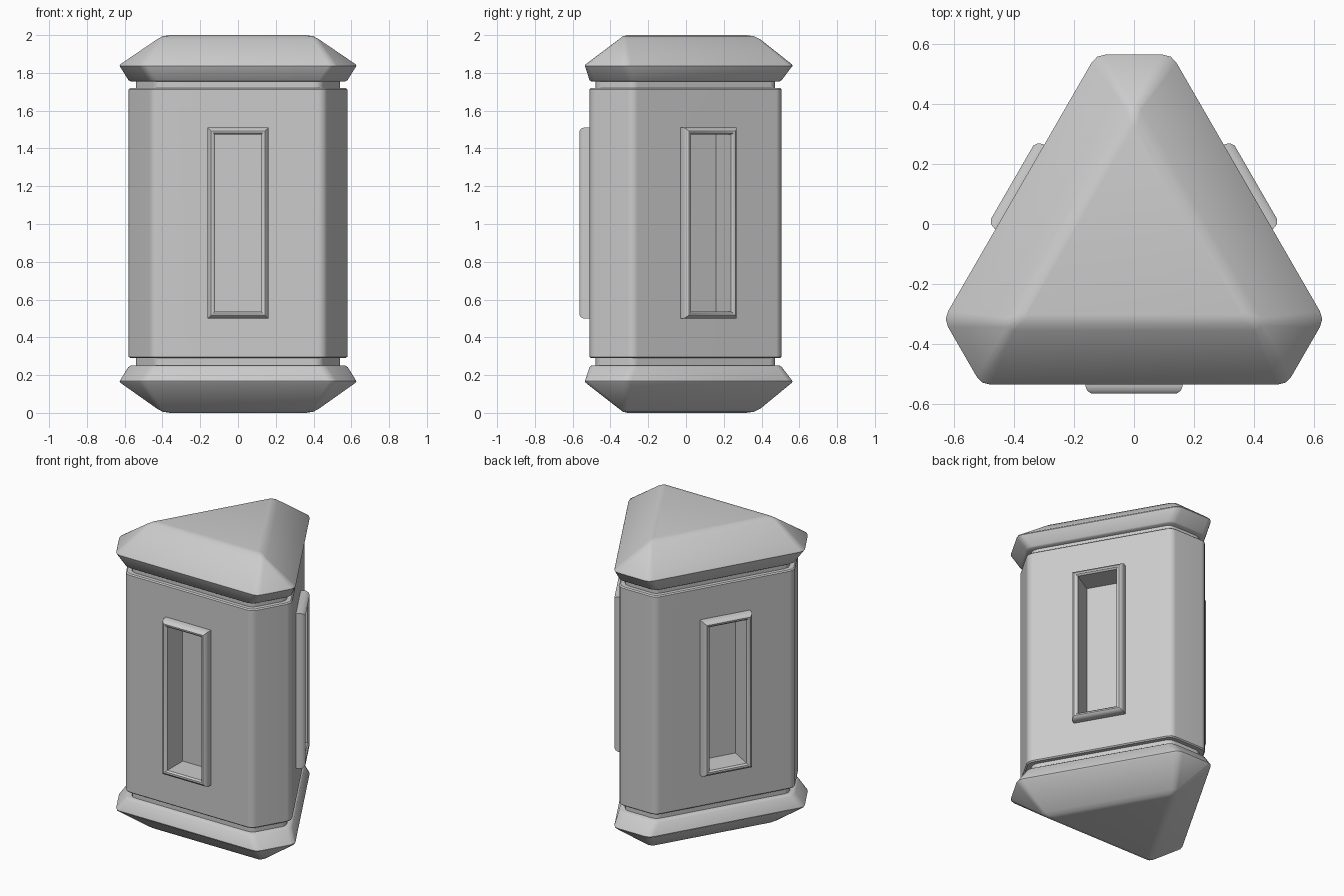
import bpy, bmesh, math
from mathutils import Vector

if "Cube" in bpy.data.objects:
    bpy.data.objects.remove(bpy.data.objects["Cube"])

CY = -0.096           # centre of the three-fold symmetry
MID = 1.005           # mid height of the window frames
SIDES = [math.radians(a) for a in (-90, 30, 150)]


def ring(z, inr, trunc, c=0.03):
    """Triangle of inradius inr with corners cut at distance trunc, then rounded."""
    hw = (2 * inr - trunc) * math.tan(math.radians(30))
    hexa = []
    for s in SIDES:
        a = s + math.radians(60)
        d = Vector((math.cos(a), math.sin(a)))
        t = Vector((-d.y, d.x))
        hexa += [d * trunc - t * hw, d * trunc + t * hw]
    pts = []
    for i, v in enumerate(hexa):
        e0, e1 = hexa[i - 1] - v, hexa[(i + 1) % 6] - v
        cut = min(c, 0.45 * e0.length, 0.45 * e1.length)
        p, q = v + e0.normalized() * cut, v + e1.normalized() * cut
        pts += [p, (p + q) / 4 + v / 2, q]
    return [Vector((p.x, p.y + CY, z)) for p in pts]


def window_loop(s, hw, hh, n):
    """Rectangle on side s, at distance n from the centre axis."""
    N = Vector((math.cos(s), math.sin(s), 0))
    T = Vector((-N.y, N.x, 0))
    o = Vector((0, CY, MID)) + N * n
    return [o + T * (hw * a) + Vector((0, 0, hh * b))
            for a, b in ((-1, -1), (1, -1), (1, 1), (-1, 1))]


def loft(bm, loops, closed=False):
    vs = [[bm.verts.new(p) for p in l] for l in loops]
    pairs = list(zip(vs, vs[1:]))
    if closed:
        pairs.append((vs[-1], vs[0]))
    else:
        bm.faces.new(vs[0])
        bm.faces.new(vs[-1])
    for a, b in pairs:
        for i in range(len(a)):
            j = (i + 1) % len(a)
            bm.faces.new((a[i], a[j], b[j], b[i]))


def make(name, bm):
    bmesh.ops.recalc_face_normals(bm, faces=bm.faces)
    me = bpy.data.meshes.new(name)
    bm.to_mesh(me)
    bm.free()
    ob = bpy.data.objects.new(name, me)
    bpy.context.collection.objects.link(ob)
    return ob


def smooth(ob):
    bpy.ops.object.select_all(action='DESELECT')
    ob.select_set(True)
    bpy.context.view_layer.objects.active = ob
    bpy.ops.object.shade_smooth_by_angle(angle=math.radians(35))


# main body with the recessed necks at both ends
core, wall, soft = (0.382, 0.568), (0.414, 0.601), (0.407, 0.594)
bm = bmesh.new()
loft(bm, [ring(z, *r) for z, r in (
    (0.20, core), (0.29, core), (0.29, soft), (0.297, wall),
    (1.713, wall), (1.72, soft), (1.72, core), (1.80, core))])
body = make("body", bm)

# window recesses cut into the three sides
bm = bmesh.new()
for s in SIDES:
    loft(bm, [window_loop(s, 0.122, 0.468, 0.30), window_loop(s, 0.122, 0.468, 0.6)])
cutter = make("recess_cutter", bm)
cutter.hide_render = True
mod = body.modifiers.new("recesses", 'BOOLEAN')
mod.operation = 'DIFFERENCE'
mod.solver = 'EXACT'
mod.object = cutter
bpy.context.view_layer.objects.active = body
bpy.ops.object.modifier_apply(modifier=mod.name)
bpy.data.objects.remove(cutter)
smooth(body)
body.modifiers.new("normals", 'WEIGHTED_NORMAL').keep_sharp = True

# top and bottom caps: flared lip, sloped roof, small flat triangle
PROFILE = ((0.25, 0.405, 0.592), (0.243, 0.415, 0.603), (0.168, 0.439, 0.660),
           (0.16, 0.436, 0.657), (0.022, 0.259, 0.489), (0.006, 0.238, 0.457),
           (0.0, 0.212, 0.415))
for name, top in (("bottom_cap", False), ("top_cap", True)):
    bm = bmesh.new()
    loft(bm, [ring(2.005 - h + (-0.005 if h < 0.1 else 0) if top else h, i, t)
              for h, i, t in PROFILE])
    smooth(make(name, bm))

# raised bevelled frames round the windows
for s, name in zip(SIDES, ("front_frame", "right_frame", "left_frame")):
    bm = bmesh.new()
    loft(bm, [window_loop(s, *p) for p in (
        (0.122, 0.468, 0.405), (0.162, 0.506, 0.405), (0.162, 0.506, 0.444),
        (0.156, 0.500, 0.459), (0.142, 0.487, 0.469), (0.132, 0.477, 0.467),
        (0.122, 0.468, 0.457))], closed=True)
    smooth(make(name, bm))
